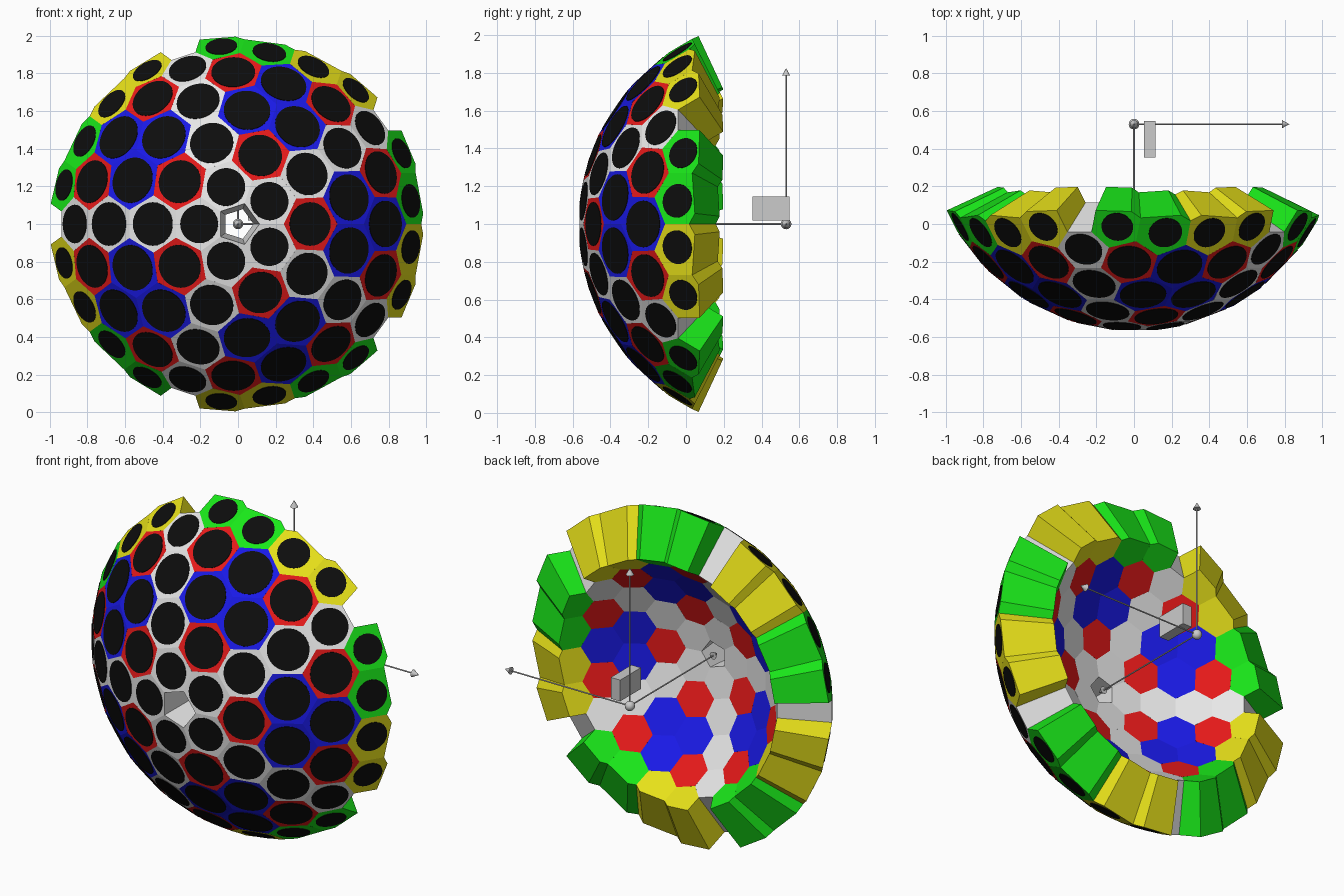
import bpy, bmesh, math
from mathutils import Vector, Matrix

cube = bpy.data.objects.get("Cube")
if cube:
    bpy.data.objects.remove(cube, do_unlink=True)

CENTER = Vector((0, 0.53, 1))
R_OUT, R_IN, FREQ = 1.1, 0.8, 5


def material(name, rgb):
    m = bpy.data.materials.new(name)
    m.use_nodes = True
    m.diffuse_color = (*rgb, 1)
    m.node_tree.nodes["Principled BSDF"].inputs["Base Color"].default_value = (*rgb, 1)
    return m


MATS = {
    "white": material("white", (0.8, 0.8, 0.8)),
    "red": material("red", (0.8, 0.01, 0.01)),
    "blue": material("blue", (0.01, 0.01, 0.8)),
    "green": material("green", (0.01, 0.8, 0.01)),
    "yellow": material("yellow", (0.8, 0.75, 0.01)),
    "black": material("black", (0.004, 0.004, 0.004)),
    "grey": material("grey", (0.6, 0.6, 0.6)),
}


def finish(bm, name, mat, smooth=False):
    bmesh.ops.recalc_face_normals(bm, faces=bm.faces)
    for f in bm.faces:
        f.smooth = smooth
    me = bpy.data.meshes.new(name)
    bm.to_mesh(me)
    bm.free()
    me.materials.append(MATS[mat])
    ob = bpy.data.objects.new(name, me)
    bpy.context.collection.objects.link(ob)
    return ob


# Icosahedron corners, with one corner facing the front
def corner(azimuth, lower=False):
    a, t = math.radians(azimuth), math.atan(2)
    y = math.cos(t) * (1 if lower else -1)
    return Vector((math.sin(t) * math.cos(a), y, math.sin(t) * math.sin(a)))


POLE = Vector((0, -1, 0))
fans = {}     # grid point -> centres of the triangles around it
points = {}


def key(v):
    return tuple(round(c, 4) + 0.0 for c in v)


def subdivide(p, a, b):
    """Split one triangle and record each small triangle at its corners."""
    def at(i, k):
        return p + (a - p) * ((i - k) / FREQ) + (b - p) * (k / FREQ)
    for i in range(FREQ):
        for k in range(i + 1):
            tris = [(at(i, k), at(i + 1, k), at(i + 1, k + 1))]
            if k < i:
                tris.append((at(i, k), at(i, k + 1), at(i + 1, k + 1)))
            for tri in tris:
                mid = sum(tri, Vector()).normalized()
                for v in tri:
                    points[key(v)] = v
                    fans.setdefault(key(v), []).append(mid)
    return at


def cell_colour(ring, k):
    if k == 0:
        return "white"
    if ring == FREQ:
        return "green" if k < 3 else "yellow"
    if ring == 2 or (ring == 4 and k != 2):
        return "red"
    return "blue"


def outline(v):
    """Cell corners in order around the direction v."""
    n = v.normalized()
    u = n.orthogonal().normalized()
    w = n.cross(u)
    return sorted(fans[key(v)], key=lambda q: math.atan2(q.dot(w), q.dot(u)))


def clip_rim(loop, middle):
    """Slide the rearmost corner toward the middle of its rim section."""
    j = max(range(len(loop)), key=lambda i: loop[i].y)
    near = max((loop[j - 1], loop[(j + 1) % len(loop)]), key=lambda q: q.dot(middle))
    loop[j] = loop[j].lerp(near, 0.6)
    return loop


def add_cell(bm, discs, loop):
    """Tapered block with flat ends, and a round plate on its outer end."""
    mid = sum(loop, Vector()) / len(loop)
    n = Vector()
    for i, q in enumerate(loop):
        n += (q - mid).cross(loop[(i + 1) % len(loop)] - mid)
    n.normalize()
    depth = mid.dot(n)
    flat = [q * (depth / q.dot(n)) for q in loop]
    outer = [bm.verts.new(CENTER + q * R_OUT) for q in flat]
    inner = [bm.verts.new(CENTER + q * R_IN) for q in flat]
    bm.faces.new(outer)
    bm.faces.new(inner[::-1])
    for i in range(len(loop)):
        j = (i + 1) % len(loop)
        bm.faces.new((outer[j], outer[i], inner[i], inner[j]))
    # round plate sized to the nearest side
    gap = min((mid - a).cross((b - a).normalized()).length
              for a, b in zip(flat, flat[1:] + flat[:1]))
    place = Matrix.Translation(CENTER + mid * R_OUT) @ n.to_track_quat('Z', 'Y').to_matrix().to_4x4()
    r = gap * R_OUT * 0.88
    bmesh.ops.create_cone(discs, cap_ends=True, segments=32, radius1=r, radius2=r,
                          depth=0.006, matrix=place)


# Split the front cap and the band behind it
sectors = []
for s in range(5):
    az = 180 - 72 * s
    a, b = corner(az), corner(az - 72)
    sectors.append((subdivide(POLE, a, b), (a + b).normalized()))
    subdivide(corner(az - 36, True), a, b)

# Cells of the shell; the corner cells stay open
shells = {c: bmesh.new() for c in ("white", "red", "blue", "green", "yellow")}
discs = bmesh.new()
for at, middle in sectors:
    for ring in range(1, FREQ + 1):
        for k in range(ring):
            if ring == FREQ and k == 0:
                continue
            loop = outline(points[key(at(ring, k))])
            if ring == FREQ:
                loop = clip_rim(loop, middle)
            add_cell(shells[cell_colour(ring, k)], discs, loop)
for colour, bm in shells.items():
    finish(bm, colour + "_cells", colour)
finish(discs, "cell_discs", "black")

# Axis arrows from the centre of the sphere
for name, d in (("side", Vector((1, 0, 0))), ("front", Vector((0, -1, 0))), ("up", Vector((0, 0, 1)))):
    turn = d.to_track_quat('Z', 'Y').to_matrix().to_4x4()
    bm = bmesh.new()
    for r1, r2, lo, hi in ((0.004, 0.004, 0, 0.79), (0.022, 0, 0.785, 0.825)):
        bmesh.ops.create_cone(bm, cap_ends=True, segments=16, radius1=r1, radius2=r2, depth=hi - lo,
                              matrix=Matrix.Translation(CENTER + d * (lo + hi) / 2) @ turn)
    finish(bm, name + "_arrow", "grey")

# Ball at the centre and small block beside it
bm = bmesh.new()
bmesh.ops.create_uvsphere(bm, u_segments=20, v_segments=12, radius=0.028,
                          matrix=Matrix.Translation(CENTER))
finish(bm, "centre_ball", "grey", True)
bm = bmesh.new()
bmesh.ops.create_cube(bm, size=1, matrix=Matrix.Translation((0.083, 0.45, 1.083))
                      @ Matrix.Diagonal((0.062, 0.195, 0.127, 1)))
finish(bm, "small_block", "grey")
